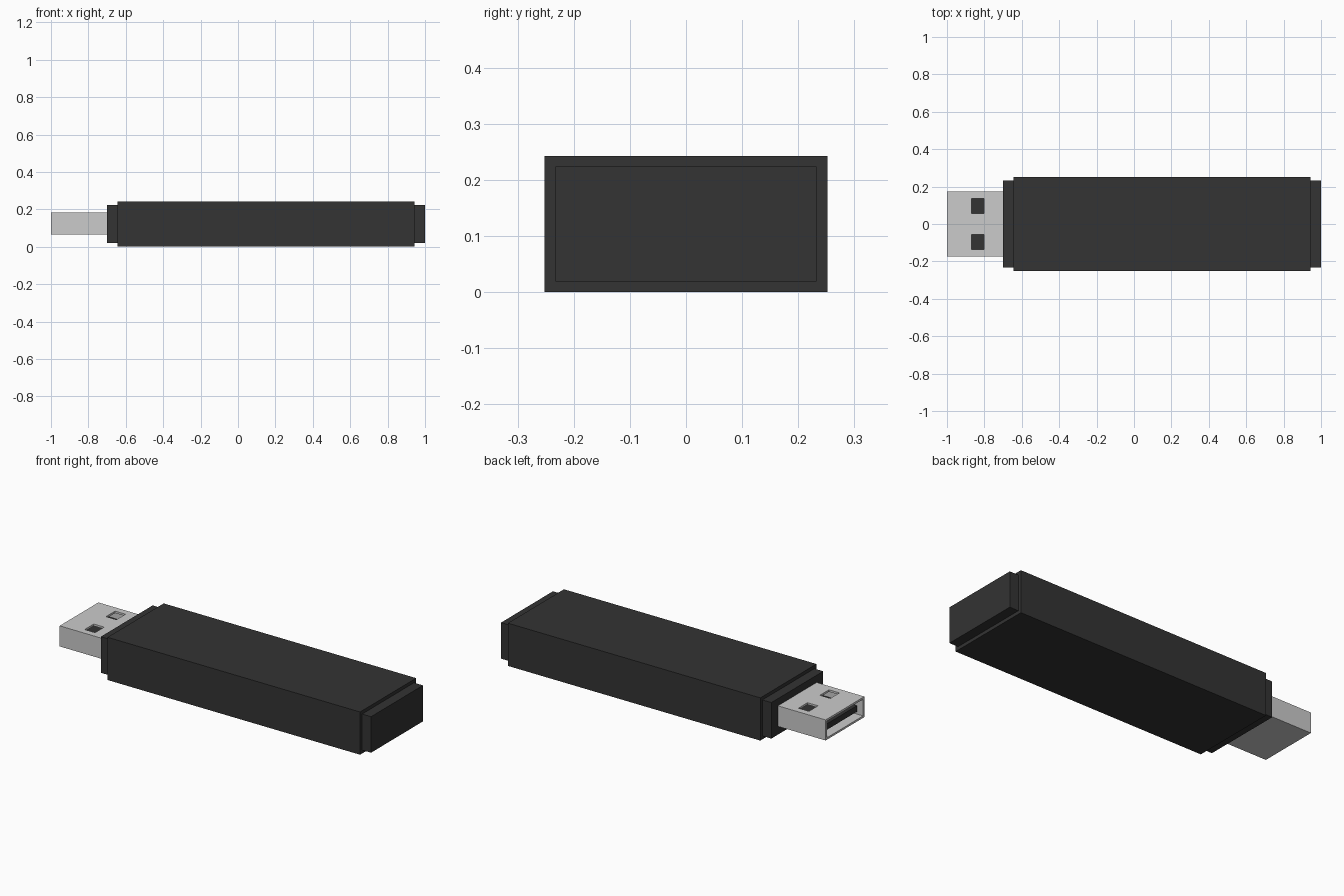
import bpy, bmesh
from mathutils import Vector

if "Cube" in bpy.data.objects:
    bpy.data.objects.remove(bpy.data.objects["Cube"])


def material(name, rgb):
    m = bpy.data.materials.new(name)
    m.diffuse_color = (*rgb, 1)
    m.use_nodes = True
    m.node_tree.nodes["Principled BSDF"].inputs["Base Color"].default_value = m.diffuse_color
    return m


def box(name, lo, hi, mat=None, edit=None):
    """Box between two corners; edit(bm) may refine it before it is stored."""
    lo, hi = Vector(lo), Vector(hi)
    bm = bmesh.new()
    bmesh.ops.create_cube(bm, size=1)
    for v in bm.verts:
        v.co = (lo + hi) / 2 + v.co * (hi - lo)
    if edit:
        edit(bm)
    bmesh.ops.recalc_face_normals(bm, faces=bm.faces)
    mesh = bpy.data.meshes.new(name)
    bm.to_mesh(mesh)
    bm.free()
    ob = bpy.data.objects.new(name, mesh)
    bpy.context.collection.objects.link(ob)
    if mat:
        mesh.materials.append(mat)
    return ob


def step_end(bm, side, inset, shift):
    """Inset the end face on the given x side, then extrude it along x."""
    bm.normal_update()
    face = max(bm.faces, key=lambda f: f.normal.x * side)
    bmesh.ops.inset_region(bm, faces=[face], thickness=inset)
    ext = bmesh.ops.extrude_discrete_faces(bm, faces=[face])
    bmesh.ops.translate(bm, verts=ext["faces"][0].verts, vec=(shift, 0, 0))


dark = material("dark_plastic", (0.033, 0.033, 0.033))


# Casing: main block with a smaller stepped cap at each end
def casing_steps(bm):
    step_end(bm, 1, 0.027, 0.056)
    step_end(bm, -1, 0.027, -0.056)


box("casing", (-0.644, -0.252, 0), (0.944, 0.252, 0.243), dark, casing_steps)

# Hollow metal plug shell, open at the -x end
shell = box("plug_shell", (-1, -0.174, 0.066), (-0.70, 0.174, 0.183),
            edit=lambda bm: step_end(bm, -1, 0.016, 0.292))

# Two square windows cut through the top of the shell
for side in (-1, 1):
    y = side * 0.096
    cutter = box("window_cutter", (-0.869, y - 0.041, 0.15), (-0.803, y + 0.041, 0.2))
    cutter.hide_render = True
    cutter.hide_viewport = True
    cut = shell.modifiers.new("window", "BOOLEAN")
    cut.operation = "DIFFERENCE"
    cut.solver = "EXACT"
    cut.object = cutter

# Contact tongue inside the plug
box("contact_tongue", (-0.97, -0.152, 0.098), (-0.705, 0.152, 0.132), dark)
